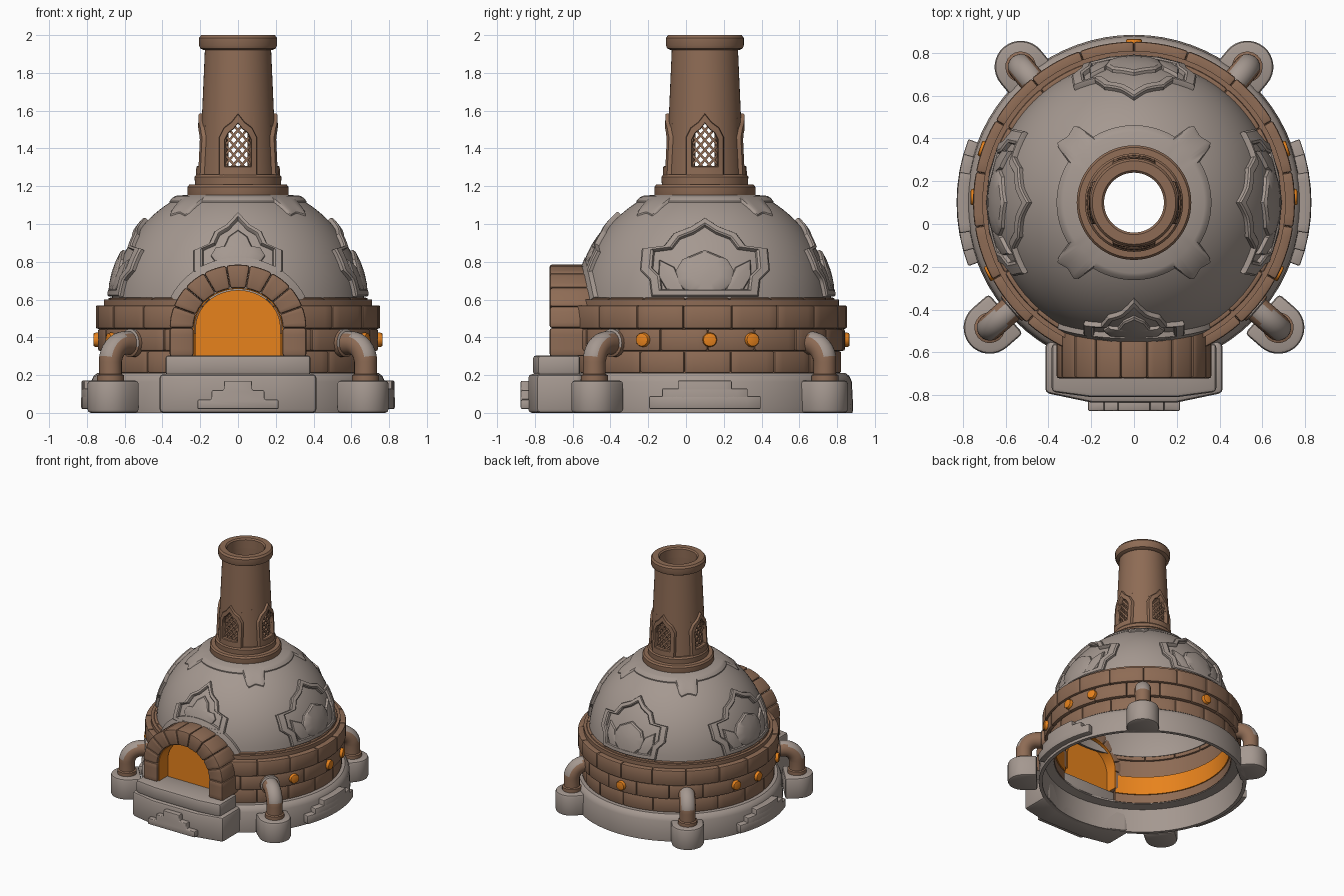
import bpy, bmesh, math
from math import sin, cos, pi, radians, sqrt
from mathutils import Vector, Matrix

if "Cube" in bpy.data.objects:
    bpy.data.objects.remove(bpy.data.objects["Cube"])

CY = 0.1                       # y of the oven's vertical axis
R, ZC = 0.67, 0.55             # dome sphere radius and centre height


def material(name, col):
    m = bpy.data.materials.new(name)
    m.diffuse_color = (*col, 1)
    m.use_nodes = True
    m.node_tree.nodes["Principled BSDF"].inputs["Base Color"].default_value = m.diffuse_color
    return m


STONE = material("grey stone", (0.375, 0.315, 0.28))
BRICK = material("brown brick", (0.27, 0.148, 0.09))
GLOW = material("orange glow", (0.8, 0.225, 0.012))


def finish(name, bm, mats, bevel=0, rule=None, angle=35):
    bmesh.ops.recalc_face_normals(bm, faces=bm.faces)
    if bevel:
        es = [e for e in bm.edges if len(e.link_faces) == 2 and e.calc_face_angle() > radians(40)]
        bmesh.ops.bevel(bm, geom=es, offset=bevel, segments=2, profile=0.5, affect='EDGES', clamp_overlap=True)
    bm.normal_update()
    if rule:
        for f in bm.faces:
            f.material_index = rule(f)
    me = bpy.data.meshes.new(name)
    bm.to_mesh(me)
    bm.free()
    for m in mats:
        me.materials.append(m)
    ob = bpy.data.objects.new(name, me)
    bpy.context.collection.objects.link(ob)
    smooth(ob, angle)
    return ob


def smooth(ob, angle=35):
    bpy.ops.object.select_all(action='DESELECT')
    ob.select_set(True)
    bpy.context.view_layer.objects.active = ob
    bpy.ops.object.shade_smooth_by_angle(angle=radians(angle))


def loft(bm, sections, wrap=False):
    """Skin closed cross-sections; wrap joins last to first, else cap both ends."""
    vs = [[bm.verts.new(p) for p in s] for s in sections]
    n = len(vs[0])
    for i in range(len(vs) if wrap else len(vs) - 1):
        a, b = vs[i], vs[(i + 1) % len(vs)]
        for j in range(n):
            bm.faces.new((a[j], a[(j + 1) % n], b[(j + 1) % n], b[j]))
    if not wrap:
        bm.faces.new(vs[0])
        bm.faces.new(vs[-1])


def pol(r, a, z):
    return Vector((r * cos(a), CY + r * sin(a), z))


def arc(bm, r0, r1, a0, a1, z0, z1, n=4):
    angs = [radians(a0 + (a1 - a0) * i / n) for i in range(n + 1)]
    loft(bm, [[pol(r0, a, z0), pol(r1, a, z0), pol(r1, a, z1), pol(r0, a, z1)] for a in angs])


def lathe(name, prof, mat, n=72):
    bm = bmesh.new()
    loft(bm, [[pol(r, 2 * pi * i / n, z) for r, z in prof] for i in range(n)], wrap=True)
    return finish(name, bm, [mat])


def prism(bm, pts, d0, d1, axis='Z'):
    put = {'Z': lambda p, d: (p[0], p[1], d), 'Y': lambda p, d: (p[0], d, p[1])}[axis]
    loft(bm, [[put(p, d) for p in pts] for d in (d0, d1)])


def mirrored(half):
    """Right half from bottom to top -> full symmetric outline."""
    return half + [(-x, z) for x, z in reversed(half) if x > 1e-6]


def on_dome(u, z, off):
    p = Vector((u, -sqrt(max(R * R - u * u - (z - ZC) ** 2, 0.001)), z - ZC))
    return p * (1 + off / R) + Vector((0, 0, ZC))


def on_shaft(u, z, off):
    r = 0.205 - (z - 1.25) * 0.044 + off
    return Vector((u, -sqrt(r * r - u * u), z))


def relief(bm, outline, surf, turn, h, k=None):
    """Raised plate, or raised frame when k gives the inner scale."""
    pts = []
    for i, p in enumerate(outline):
        q = outline[(i + 1) % len(outline)]
        pts += [(p[0] + (q[0] - p[0]) * t / 4, p[1] + (q[1] - p[1]) * t / 4) for t in range(4)]
    cx = (max(p[0] for p in pts) + min(p[0] for p in pts)) / 2
    cz = (max(p[1] for p in pts) + min(p[1] for p in pts)) / 2
    mat = Matrix.Translation((0, CY, 0)) @ Matrix.Rotation(radians(turn), 4, 'Z')
    steps = ([(1, -.01), (1, h * .7), (.97, h), (k + .03, h), (k, h * .7), (k, -.01)] if k else
             [(1, -.005), (.97, h * .6), (.88, h), (.5, h * 1.15), (.1, h * 1.2)])
    loft(bm, [[mat @ surf(cx + (u - cx) * s, cz + (z - cz) * s, o) for u, z in pts] for s, o in steps], wrap=bool(k))


# Stone base ring (thin shell), porch and doorstep
lathe("base_ring", [(.755, 0), (.782, 0), (.785, .03), (.778, .165), (.765, .195), (.745, .21), (.67, .21), (.67, .195), (.74, .185)], STONE)
bm = bmesh.new()
prism(bm, [(-.38, -.54), (-.415, -.56), (-.415, -.79), (-.2, -.835), (.2, -.835), (.415, -.79), (.415, -.56), (.38, -.54),
           (.2, -.63), (0, -.655), (-.2, -.63)], 0, .205)
finish("porch", bm, [STONE], .02)
bm = bmesh.new()
prism(bm, [(-.385, -.56), (-.385, -.785), (-.2, -.81), (.2, -.81), (.385, -.785), (.385, -.56)], .2, .305)
finish("doorstep", bm, [STONE], .018)

# Stepped plates on the base
bm = bmesh.new()
prism(bm, [(-.215, .02), (.215, .02), (.215, .07), (.14, .07), (.14, .12), (.075, .12), (.075, .17),
           (-.075, .17), (-.075, .12), (-.14, .12), (-.14, .07), (-.215, .07)], -.82, -.875, 'Y')
for side in (0, 180):
    for da, z1, r in ((21, .09, .83), (16, .13, .829), (10, .172, .828)):
        arc(bm, .765, r, side - da, side + da, .02, z1, 8)
finish("base_step_plates", bm, [STONE], .008)

# Brick band, open at the front
A0, A1 = -68, 248
bm = bmesh.new()
arc(bm, .665, .71, A0, A1, .2, .6, 64)
finish("band_core", bm, [BRICK])
bm = bmesh.new()
N = 16
step = (A1 - A0) / N
for row, (z0, z1, r) in enumerate(((.21, .328, .722), (.328, .445, .742), (.445, .57, .753))):
    cuts = [A0 + step * i for i in range(N + 1)]
    if row % 2:
        cuts = [A0] + [c + step / 2 for c in cuts[:-1]] + [A1]
    for a, b in zip(cuts, cuts[1:]):
        arc(bm, .68, r, a + .03, b - .03, z0 + .0003, z1 - .0003, 5)
for i in range(N):
    arc(bm, .65, .688, A0 + step * i + .03, A0 + step * (i + 1) - .03, .56, .61, 5)
finish("band_bricks", bm, [BRICK], .011)
bm = bmesh.new()
arc(bm, .655, .664, A0, A1, .27, .42, 64)
finish("inner_glow_ring", bm, [GLOW])

# Glowing studs
bm = bmesh.new()
for a in (-26, 2, 19.5, 90, 160.5, 178, 206):
    m = (Matrix.Translation(pol(.74, radians(a), .387)) @ Matrix.Rotation(radians(a), 4, 'Z')
         @ Matrix.Rotation(pi / 2, 4, 'Y'))
    bmesh.ops.create_cone(bm, cap_ends=True, segments=12, radius1=.042, radius2=.036, depth=.05, matrix=m)
finish("glow_studs", bm, [GLOW], .006)

# Dome shell
outer = [(sqrt(R * R - (z - ZC) ** 2), z) for z in [.6 + .55 * sin(i / 18 * pi / 2) for i in range(19)]]
inner = [(r - .03, z - .015) for r, z in reversed(outer)]
lathe("dome", [(.675, .6)] + outer + [(.18, 1.15), (.18, 1.135)] + inner, STONE)

# Dome collar with four blunt corners
bm = bmesh.new()
NA = 180
secs = []
for i in range(NA):
    a = 2 * pi * i / NA
    d = abs((math.degrees(a) % 90) - 45)
    ro = .362 + (.075 + .0025 * d if d <= 8 else max(0, .095 - .02 * (d - 8)))
    zt = lambda r, o: min(ZC + sqrt(R * R - r * r), 1.142) + o
    secs.append([pol(ro, a, zt(ro, -.02)), pol(ro, a, zt(ro, .008)), pol(ro - .015, a, zt(ro - .015, .016)),
                 pol(.33, a, zt(.33, .016)), pol(.2, a, 1.16), pol(.2, a, 1.13)])
loft(bm, secs, wrap=True)
finish("dome_collar", bm, [STONE])

# Lotus medallions on back and sides, trefoil above the door
bm = bmesh.new()
frame = mirrored([(.275, .615), (.285, .70), (.335, .75), (.325, .86), (.21, .875), (.16, .94), (.07, .975), (0, 1.02)])
petal = mirrored([(.07, .62), (.145, .68), (.155, .75), (.12, .81), (0, .86)])
for turn, w in ((90, 1), (180, .85), (270, 1)):
    fit = lambda pts: [(x * w, z) for x, z in pts]
    relief(bm, fit(frame), on_dome, turn, .026, .82)
    relief(bm, fit(petal), on_dome, turn, .022)
    for s in (1, -1):
        relief(bm, fit([(s * x, z) for x, z in ((.1, .63), (.2, .645), (.245, .72), (.24, .81), (.16, .77))]), on_dome, turn, .016)
relief(bm, mirrored([(.23, .74), (.23, .85), (.15, .885), (.12, .95), (.06, .985), (0, 1.05)]), on_dome, 0, .024, .8)
relief(bm, mirrored([(.11, .78), (.145, .83), (.12, .87), (.075, .875), (.05, .93), (0, .965)]), on_dome, 0, .016)
# Trim where the arch meets the dome
trim = []
for i in range(25):
    a = radians(26 + 128 * i / 24)
    trim.append([Vector((0, CY, 0)) + on_dome(w * cos(a), .45 + (w - .02) * sin(a), o)
                 for w, o in ((.34, -.01), (.34, .022), (.385, .022), (.395, -.01))])
loft(bm, trim)
finish("dome_reliefs", bm, [STONE])


# Brick arch
def arch_pt(t, a, b):
    """t below 0 or above 1 runs down the jambs."""
    if t < 0 or t > 1:
        return (a if t < 0 else -a, .45 + .15 * (t if t < 0 else 1 - t))
    return (a * cos(pi * t), .45 + b * sin(pi * t))


bm = bmesh.new()
cuts = [-1, 0] + [i / 9 for i in range(1, 10)] + [2]
for t0, t1 in zip(cuts, cuts[1:]):
    secs = []
    for i in range(5):
        t = t0 + (t1 - t0) * (.004 + .992 * i / 4)
        (xi, zi), (xo, zo) = arch_pt(t, .236, .211), arch_pt(t, .362, .335)
        secs.append([(xi, -.722, zi), (xo, -.722, zo), (xo, -.5, zo), (xi, -.5, zi)])
    loft(bm, secs)
finish("door_arch", bm, [BRICK], .012)

# Glowing liner and door panel
ts = [-1] + [i / 24 for i in range(25)] + [2]
bm = bmesh.new()
loft(bm, [[(*arch_pt(t, a, b), y) for a, b, y in ((.237, .212, -.7), (.231, .206, -.7), (.231, .206, -.495), (.237, .212, -.495))]
          for t in ts])
for v in bm.verts:
    v.co.y, v.co.z = v.co.z, v.co.y
finish("arch_glow_liner", bm, [GLOW])
bm = bmesh.new()
prism(bm, [arch_pt(t, .225, .2) for t in ts], -.595, -.585, 'Y')
finish("glowing_door", bm, [GLOW])

# Feet and bent pipes
bf, bp = bmesh.new(), bmesh.new()
for x, y in ((.675, -.485), (-.675, -.485), (.53, .735), (-.53, .735)):
    c = Vector((x, y, 0))
    d = (Vector((0, CY, 0)) - c).normalized()
    s = Vector((-d.y, d.x, 0))
    up = Vector((0, 0, 1))
    ring = [c + .122 * (cos(a) * s - sin(a) * d) for a in [pi * i / 16 for i in range(17)]]
    ring += [c - .122 * s + .1 * d, c + .122 * s + .1 * d]
    loft(bf, [[p + up * z for p in ring] for z in (0, .172)])
    path = [(0, .14, 0, .072), (0, .2, 0, .072), (0, .205, 0, .06), (0, .27, 0, .06)]
    path += [(.1 - .1 * cos(a), .27 + .1 * sin(a), a, .062) for a in [pi / 2 * i / 8 for i in range(1, 9)]]
    path += [(.13, .37, pi / 2, .062), (.135, .37, pi / 2, .075), (.165, .37, pi / 2, .075)]
    secs = []
    for u, z, a, r in path:
        nrm = cos(a) * d - sin(a) * up
        secs.append([c + d * u + up * z + r * (cos(t) * s + sin(t) * nrm) for t in [2 * pi * i / 20 for i in range(20)]])
    loft(bp, secs)


def weathered(f):
    c = f.calc_center_median()
    out = Vector((c.x, c.y - CY, 0)).normalized()
    return int(c.z > .29 and f.normal.dot((out + Vector((0, 0, 1))).normalized()) > .6)


finish("pipe_feet", bf, [STONE], .018)
finish("bent_pipes", bp, [BRICK, STONE], 0, weathered)

# Chimney base rings, shaft and cap
lathe("chimney_base", [(.145, 1.13), (.262, 1.13), (.268, 1.15), (.268, 1.195), (.258, 1.208), (.228, 1.21), (.23, 1.25),
                       (.22, 1.262), (.145, 1.262)], BRICK)
lathe("chimney_cap", [(.14, 1.92), (.18, 1.92), (.2, 1.93), (.206, 1.945), (.206, 1.985), (.195, 2.0), (.15, 2.0), (.14, 1.99)], BRICK)
shaft = [(.15, 1.25), (.205, 1.25), (.1912, 1.563), (.175, 1.93), (.14, 1.93), (.147, 1.563)]
lathe("chimney_upper_shaft", shaft[2:], BRICK)
bm = bmesh.new()
for k in range(4):             # solid corners between the windows
    secs = []
    for i in range(13):
        a = radians(90 * k + 20 + 50 * i / 12)
        secs.append([pol(r, a, z) for r, z in (shaft[0], shaft[1], shaft[2], shaft[5])])
    loft(bm, secs)
# Crossed lattice bars and pointed window frames, with the wall above each point
for turn in (0, 90, 180, 270):
    mat = Matrix.Translation((0, CY, 0)) @ Matrix.Rotation(radians(turn), 4, 'Z')
    put = lambda u, z, o: mat @ on_shaft(u, z, o)
    for s in (1, -1):
        for i in range(-2, 7):
            z0 = 1.26 + .052 * i
            ends = [(u, z0 + (u + .07) * 1.15) for u in [-.07 + .14 * j / 8 for j in range(9)]]
            ends = [(s * u, z) for u, z in ends if 1.25 < z < 1.56 - .8 * abs(u)]
            if len(ends) > 1:
                loft(bm, [[put(u, z + dz, o) for dz, o in ((-.0095, -.03), (.0095, -.03), (.0095, -.012), (-.0095, -.012))]
                          for u, z in ends])
        top = [(.0, 1.535), (.03, 1.515), (.055, 1.47), (.066, 1.42), (.085, 1.42)]
        loft(bm, [[put(s * u, z, -.045), put(s * u, z, 0), put(s * u, 1.57, 0), put(s * u, 1.57, -.045)] for u, z in top])
    relief(bm, mirrored([(.1, 1.255), (.1, 1.46), (.075, 1.51), (.035, 1.54), (0, 1.585)]), on_shaft, turn, .018, .68)
finish("chimney_lattice_shaft", bm, [BRICK])
